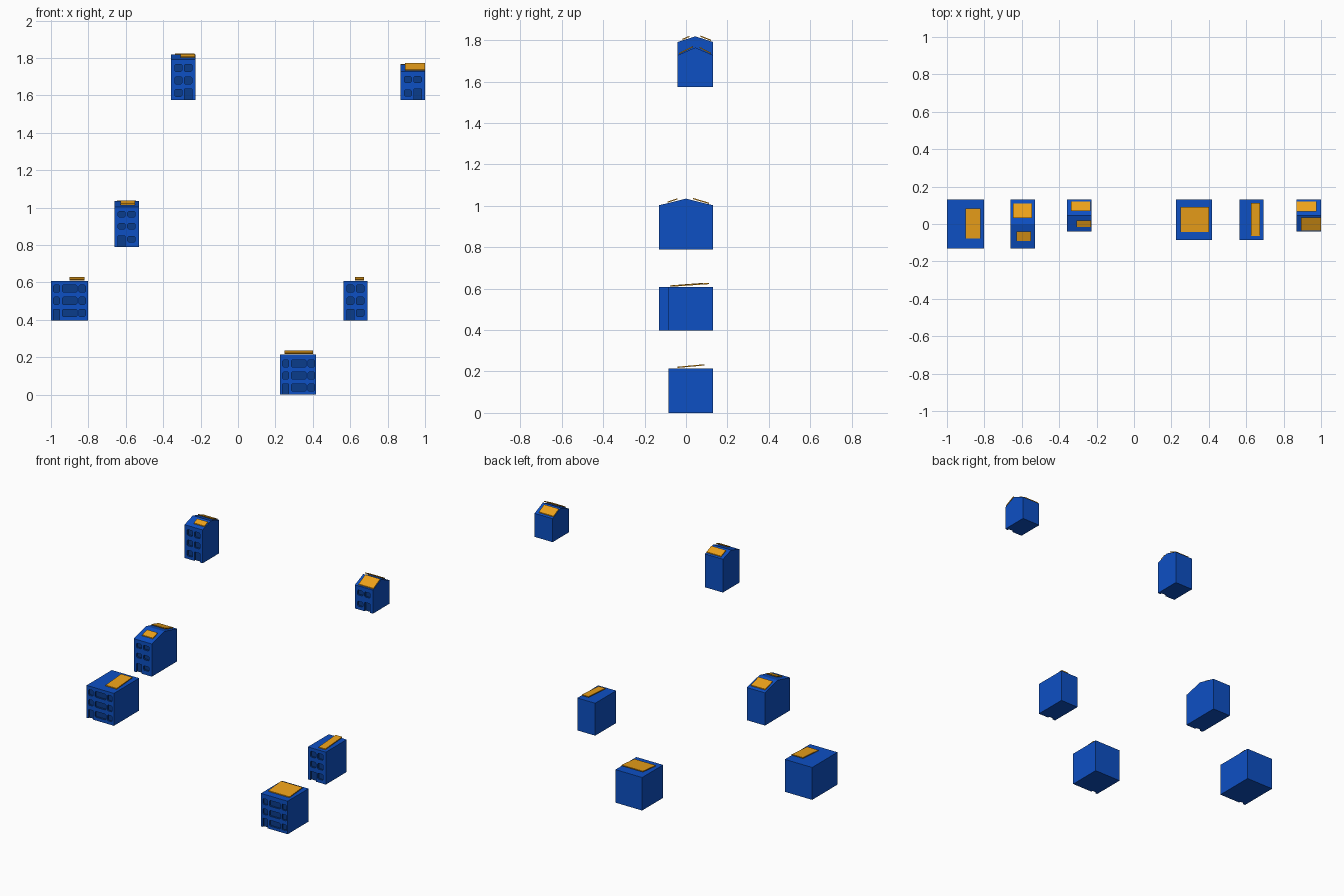
import bpy, bmesh
from mathutils import Vector

if "Cube" in bpy.data.objects:
    bpy.data.objects.remove(bpy.data.objects["Cube"])

BACK = 0.13      # every house shares the same back line
DEPTH = 0.012    # depth of window and door recesses


def material(name, rgb):
    m = bpy.data.materials.new(name)
    m.diffuse_color = (*rgb, 1)
    m.use_nodes = True
    m.node_tree.nodes["Principled BSDF"].inputs["Base Color"].default_value = m.diffuse_color
    return m


WALL = material("wall_blue", (0.004, 0.08, 0.55))
GLASS = material("recess_blue", (0.003, 0.045, 0.26))
PANEL = material("panel_orange", (0.85, 0.36, 0.01))


def make_object(name, bm, mats):
    bmesh.ops.recalc_face_normals(bm, faces=bm.faces)
    me = bpy.data.meshes.new(name)
    bm.to_mesh(me)
    bm.free()
    for m in mats:
        me.materials.append(m)
    ob = bpy.data.objects.new(name, me)
    bpy.context.collection.objects.link(ob)
    return ob


def prism(bm, outline, offset):
    """Extrude a closed outline of 3D points along an offset."""
    face = bm.faces.new([bm.verts.new(p) for p in outline])
    ext = bmesh.ops.extrude_face_region(bm, geom=[face])
    verts = [v for v in ext["geom"] if isinstance(v, bmesh.types.BMVert)]
    bmesh.ops.translate(bm, verts=verts, vec=Vector(offset))


def opening(bm, x0, x1, z0, z1, y, c):
    """Chamfered window or square door cutter."""
    if c:
        pts = [(x0 + c, z0), (x1 - c, z0), (x1, z0 + c), (x1, z1 - c),
               (x1 - c, z1), (x0 + c, z1), (x0, z1 - c), (x0, z0 + c)]
    else:
        pts = [(x0, z0), (x1, z0), (x1, z1), (x0, z1)]
    prism(bm, [(x, y - 0.02, z) for x, z in pts], (0, 0.02 + DEPTH, 0))


def house(name, x0, x1, front, z0, eave, ridge, cols, rows, win_h, door, panels):
    mid = (front + BACK) / 2
    # body with flat or gabled roof
    prof = [(front, z0), (BACK, z0), (BACK, eave)]
    if ridge > eave:
        prof.append((mid, ridge))
    prof.append((front, eave))
    bm = bmesh.new()
    prism(bm, [(x0, y, z) for y, z in prof], (x1 - x0, 0, 0))
    body = make_object(name + "_walls", bm, [WALL, GLASS])

    # recessed windows, with the door in one ground-floor column
    bm = bmesh.new()
    for r, z in enumerate(rows):
        for c, (a, b) in enumerate(cols):
            if r == 0 and c == door:
                opening(bm, x0 + a, x0 + b, z0 - 0.02, z0 + 0.058, front, 0)
            else:
                opening(bm, x0 + a, x0 + b, z0 + z, z0 + z + win_h, front, 0.005)
    cutter = make_object(name + "_opening_cutter", bm, [GLASS])
    mod = body.modifiers.new("openings", 'BOOLEAN')
    mod.operation, mod.solver, mod.object = 'DIFFERENCE', 'EXACT', cutter
    mod.material_mode = 'TRANSFER'
    # bake the cut and drop the helper
    dg = bpy.context.evaluated_depsgraph_get()
    baked = bpy.data.meshes.new_from_object(body.evaluated_get(dg))
    body.modifiers.clear()
    body.data = baked
    bpy.data.objects.remove(cutter)

    # solar panels, tilted a little more steeply than the roof
    def roof(y):
        return eave + (ridge - eave) * (1 - abs(y - mid) / (mid - front))
    for i, (a, b, low, high) in enumerate(panels):
        lift = 0.009 if ridge > eave else 0.017
        lo = Vector((0, low, roof(low) + 0.002))
        hi = Vector((0, high, roof(high) + lift - 0.003))
        bm = bmesh.new()
        up = Vector((0, 0, 0.006))
        prism(bm, [(a, *p.yz) for p in (lo, hi, hi + up, lo + up)], (b - a, 0, 0))
        make_object(f"{name}_solar_panel_{i + 1}", bm, [PANEL])


# column spans measured from each house's left side
WIDE = [(0.014, 0.046), (0.061, 0.139), (0.150, 0.184)]
NARROW = [(0.019, 0.057), (0.070, 0.110)]
FLOORS = [0.021, 0.086, 0.151]

house("left_wide_house", -1.0, -0.803, -0.13, 0.397, 0.608, 0.608,
      WIDE, FLOORS, 0.038, 0, [(-0.90, -0.82, -0.077, 0.083)])
house("left_gabled_house", -0.66, -0.53, -0.13, 0.79, 1.003, 1.035,
      NARROW, [0.027, 0.096, 0.160], 0.029, 0,
      [(-0.648, -0.545, 0.11, 0.033), (-0.627, -0.55, -0.09, -0.041)])
house("tall_gabled_house", -0.357, -0.227, -0.04, 1.575, 1.792, 1.819,
      NARROW, [0.019, 0.086, 0.153], 0.038, 1,
      [(-0.337, -0.232, 0.12, 0.07), (-0.307, -0.23, -0.016, 0.018)])
house("right_wide_house", 0.225, 0.417, -0.085, 0.0, 0.215, 0.215,
      WIDE, [0.019, 0.083, 0.148], 0.038, 0, [(0.248, 0.401, -0.042, 0.09)])
house("right_narrow_house", 0.563, 0.692, -0.085, 0.397, 0.608, 0.608,
      NARROW, FLOORS, 0.038, 0, [(0.625, 0.673, -0.063, 0.111)])
house("small_gabled_house", 0.87, 1.0, -0.04, 1.575, 1.728, 1.765,
      NARROW, [0.021, 0.094], 0.032, 1,
      [(0.87, 0.976, 0.12, 0.066), (0.893, 1.0, -0.035, 0.035)])
